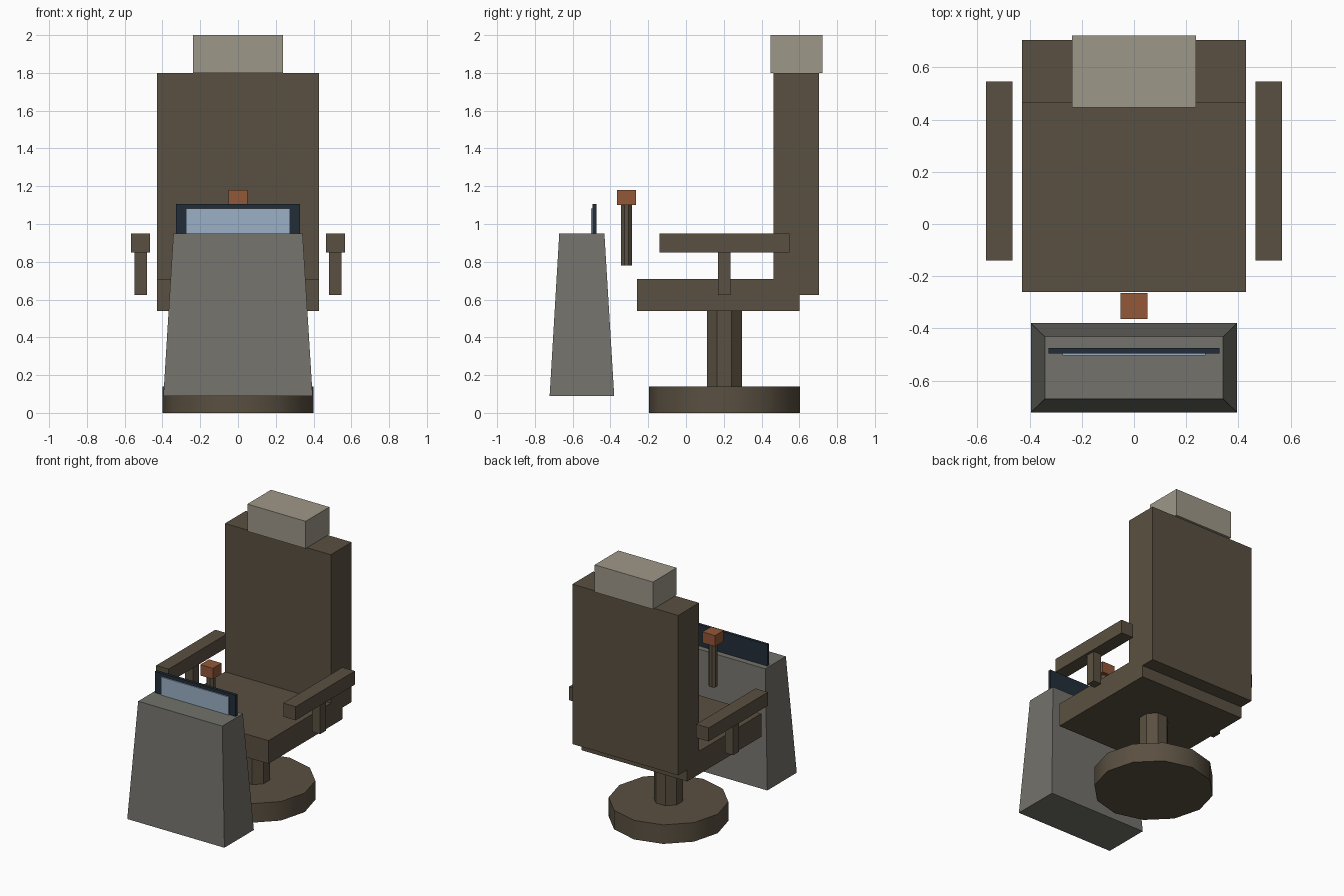
import bpy, bmesh, math

if "Cube" in bpy.data.objects:
    bpy.data.objects.remove(bpy.data.objects["Cube"])


def material(name, rgb):
    """Flat colour given as 0-255 display values, stored linear."""
    lin = [((c / 255 + 0.055) / 1.055) ** 2.4 for c in rgb]
    m = bpy.data.materials.new(name)
    m.diffuse_color = (*lin, 1)
    m.use_nodes = True
    m.node_tree.nodes["Principled BSDF"].inputs["Base Color"].default_value = m.diffuse_color
    return m


brown = material("brown upholstery", (90, 80, 65))
beige = material("beige headrest", (158, 151, 137))
grey = material("grey console", (115, 114, 107))
navy = material("dark screen frame", (34, 45, 57))
blue = material("pale blue display", (155, 176, 199))
rust = material("rust knob", (146, 87, 56))


def add(name, bm, mat):
    mesh = bpy.data.meshes.new(name)
    bmesh.ops.recalc_face_normals(bm, faces=bm.faces)
    bm.to_mesh(mesh)
    bm.free()
    mesh.materials.append(mat)
    ob = bpy.data.objects.new(name, mesh)
    bpy.context.collection.objects.link(ob)
    return ob


def box(name, x, y, z, mat, top_x=None, top_y=None):
    """Box from (min, max) ranges; the top face may be smaller."""
    bm = bmesh.new()
    bmesh.ops.create_cube(bm, size=1)
    for v in bm.verts:
        top = v.co.z > 0
        rx = top_x if top and top_x else x
        ry = top_y if top and top_y else y
        v.co = (rx[v.co.x > 0], ry[v.co.y > 0], z[top])
    return add(name, bm, mat)


def cylinder(name, y, z, radius, sides, mat, turn=0.0):
    """Upright prism on x = 0 with its first corner turned from +x."""
    bm = bmesh.new()
    ring = []
    for i in range(sides):
        a = turn + math.tau * i / sides
        ring.append(bm.verts.new((radius * math.cos(a), y + radius * math.sin(a), z[0])))
    face = bm.faces.new(ring)
    new = bmesh.ops.extrude_face_region(bm, geom=[face], use_keep_orig=True)["geom"]
    for v in new:
        if isinstance(v, bmesh.types.BMVert):
            v.co.z = z[1]
    return add(name, bm, mat)


# Pedestal
base = cylinder("pedestal_base", 0.203, (0, 0.14), 0.4, 12, brown)
cylinder("pedestal_column", 0.203, (0.13, 0.55), 0.1, 8, brown, math.pi / 8)

# Chair body
box("seat", (-0.43, 0.43), (-0.26, 0.60), (0.54, 0.71), brown)
box("backrest", (-0.43, 0.43), (0.463, 0.705), (0.625, 1.8), brown)
box("headrest", (-0.237, 0.237), (0.447, 0.722), (1.8, 2.0), beige)

# Armrests and their posts
for side, s in (("left", -1), ("right", 1)):
    box(side + "_armrest", sorted((s * 0.466, s * 0.567)), (-0.14, 0.547), (0.85, 0.95), brown)
    box(side + "_armrest_post", sorted((s * 0.483, s * 0.549)), (0.169, 0.236), (0.625, 0.85), brown)

# Control lever
cylinder("lever", -0.315, (0.78, 1.1), 0.031, 8, brown, math.pi / 8)
box("lever_knob", (-0.051, 0.051), (-0.365, -0.264), (1.1, 1.18), rust)

# Console with screen
box("console", (-0.395, 0.395), (-0.722, -0.38), (0.09, 0.95), grey,
    top_x=(-0.342, 0.342), top_y=(-0.671, -0.432))
box("screen_frame", (-0.328, 0.328), (-0.496, -0.475), (0.93, 1.107), navy)
box("screen_display", (-0.275, 0.275), (-0.504, -0.496), (0.93, 1.083), blue)

# Rounded rim on the base
bpy.context.view_layer.objects.active = base
base.select_set(True)
bpy.ops.object.shade_smooth_by_angle(angle=math.radians(40))
